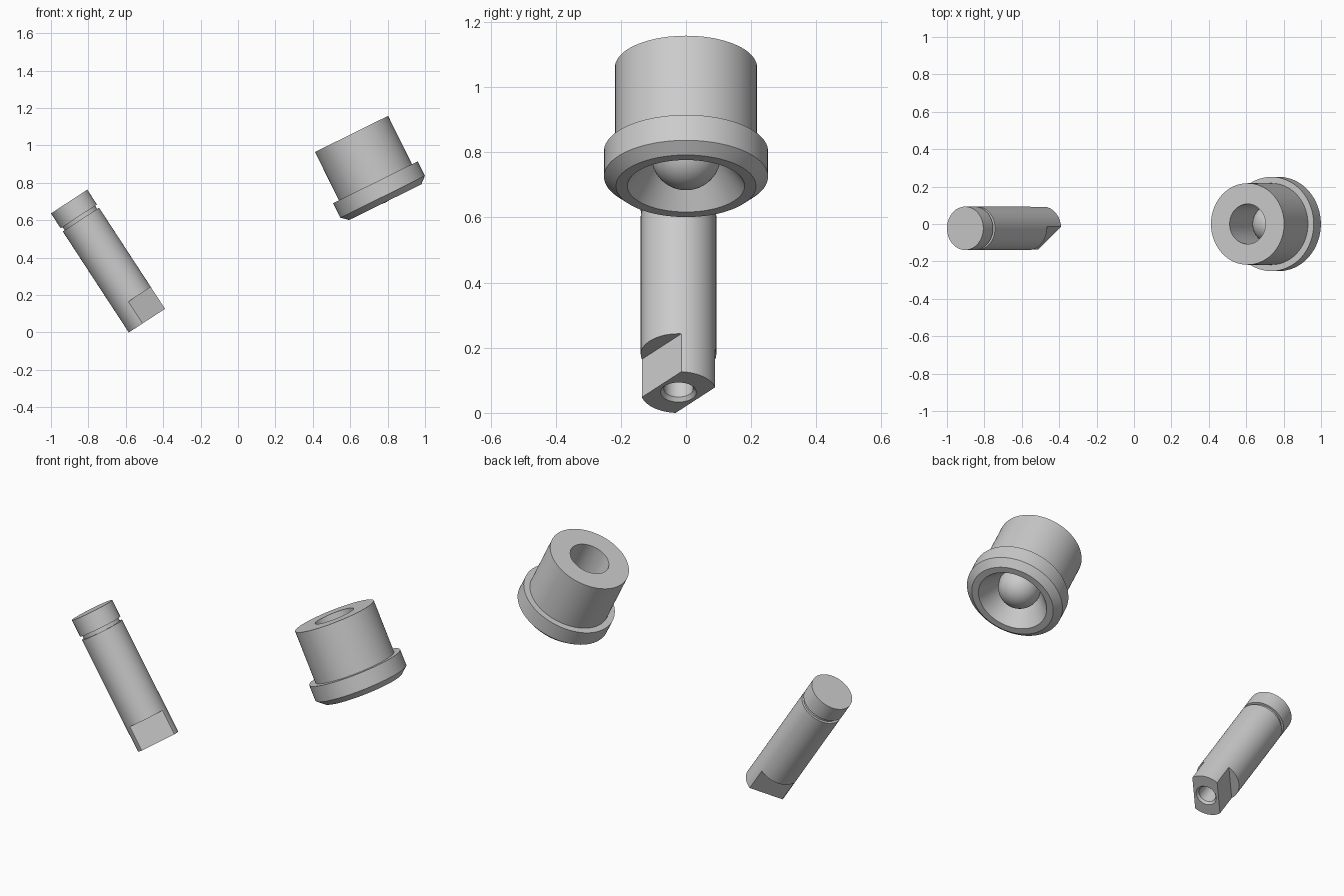
import bpy, bmesh, math
from mathutils import Matrix, Vector

if "Cube" in bpy.data.objects:
    bpy.data.objects.remove(bpy.data.objects["Cube"])


def lathe(name, profile, base, tilt, closed=False, segs=96):
    """Revolve (radius, height) points round local z, then tilt about y."""
    bm = bmesh.new()
    vs = [bm.verts.new((r, 0, h)) for r, h in profile]
    pairs = list(zip(vs, vs[1:])) + ([(vs[-1], vs[0])] if closed else [])
    edges = [bm.edges.new(p) for p in pairs]
    bmesh.ops.spin(bm, geom=vs + edges, axis=(0, 0, 1), cent=(0, 0, 0),
                   angle=math.tau, steps=segs, use_merge=False)
    bmesh.ops.remove_doubles(bm, verts=bm.verts, dist=1e-5)
    bmesh.ops.recalc_face_normals(bm, faces=bm.faces)
    me = bpy.data.meshes.new(name)
    bm.to_mesh(me)
    bm.free()
    ob = bpy.data.objects.new(name, me)
    bpy.context.collection.objects.link(ob)
    ob.matrix_world = Matrix.Translation(base) @ Matrix.Rotation(-math.radians(tilt), 4, 'Y')
    return ob


def smooth(ob):
    bpy.ops.object.select_all(action='DESELECT')
    ob.select_set(True)
    bpy.context.view_layer.objects.active = ob
    bpy.ops.object.shade_smooth_by_angle(angle=math.radians(25))


# Pin: grooved head at the top, blind threaded-style hole at the bottom
R, L = 0.116, 0.7605
pin = lathe("pin", [(0, 0.20), (0.045, 0.175), (0.045, 0.012), (0.055, 0), (R, 0),
                    (R, L - 0.115), (R - 0.012, L - 0.115), (R - 0.012, L - 0.095),
                    (R, L - 0.095), (R, L), (0, L)],
            (-0.487, -0.023, 0.0633), 33.15)

# Two parallel wrench flats cut into the lower end of the pin
bpy.context.view_layer.update()
for side in (0, 180):
    bpy.ops.mesh.primitive_cube_add(size=1)
    cutter = bpy.context.object
    cutter.name = "flat_cutter"
    cutter.hide_render = True
    cutter.matrix_world = (pin.matrix_world
                           @ Matrix.Rotation(math.radians(side - 49.8), 4, 'Z')
                           @ Matrix.Translation((0.068 + 0.1, 0, 0.039))
                           @ Matrix.Diagonal((0.2, 0.4, 0.2, 1)))
    mod = pin.modifiers.new("flat", 'BOOLEAN')
    mod.operation, mod.solver, mod.object = 'DIFFERENCE', 'EXACT', cutter
    bpy.ops.object.select_all(action='DESELECT')
    bpy.context.view_layer.objects.active = pin
    pin.select_set(True)
    bpy.ops.object.modifier_apply(modifier=mod.name)
    bpy.data.objects.remove(cutter)
smooth(pin)

# Flanged bushing: heights run downwards from its top face
tilt, top = 26.3, Vector((0.607, 0, 1.0615))
bore = 0.107
bushing = lathe("bushing", [(bore, 0), (0.218, 0), (0.218, -0.288), (0.252, -0.288),
                            (0.252, -0.375), (0.215, -0.407), (0.18, -0.407),
                            (bore, -0.302)], top, tilt, closed=True)
smooth(bushing)

# Ball seated in the bore
a = math.radians(tilt)
centre = top + 0.302 * Vector((math.sin(a), 0, -math.cos(a)))
bpy.ops.mesh.primitive_uv_sphere_add(segments=64, ring_count=32, radius=bore, location=centre)
bpy.context.object.name = "ball"
smooth(bpy.context.object)
